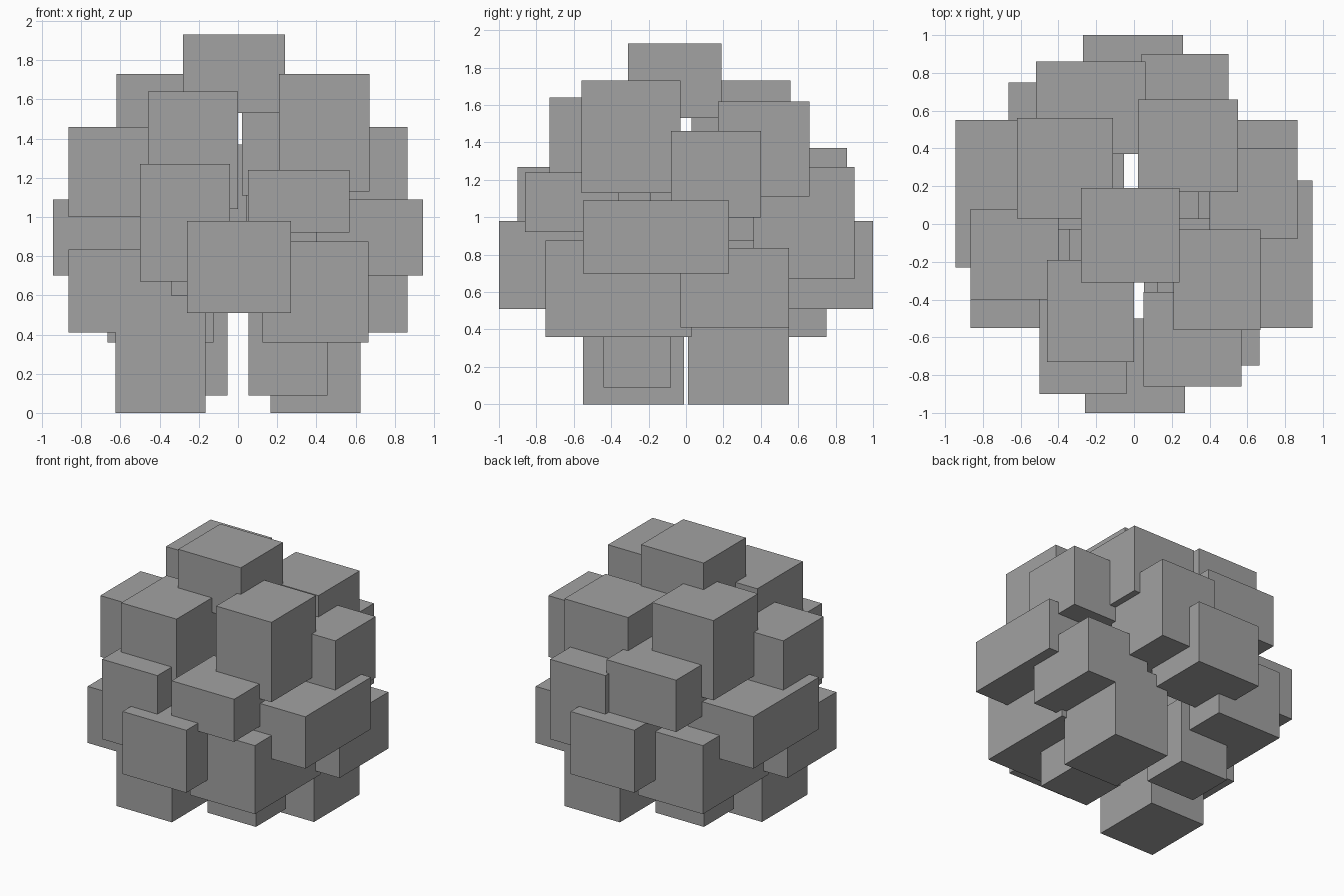
import bpy
import bmesh
from mathutils import Vector, Matrix

# Remove the default cube only
default_cube = bpy.data.objects.get("Cube")
if default_cube:
    bpy.data.objects.remove(default_cube, do_unlink=True)

# Single flat colour for the whole cluster
grey = bpy.data.materials.new("plain_grey")
grey.use_nodes = True
colour = (0.36, 0.36, 0.36, 1)
grey.diffuse_color = colour
grey.node_tree.nodes["Principled BSDF"].inputs["Base Color"].default_value = colour

HALF_TURN = Matrix.Rotation(3.14159265, 4, 'Z')


def block(name, x, y, z, turned=False):
    """Box between the given limits, optionally turned half way round the vertical axis."""
    spans = (x, y, z)
    centre = Vector([(low + high) / 2 for low, high in spans])
    size = Vector([high - low for low, high in spans])
    if turned:
        centre = HALF_TURN @ centre
    mesh = bpy.data.meshes.new(name)
    bm = bmesh.new()
    bmesh.ops.create_cube(bm, size=1, matrix=Matrix.Diagonal(size.to_4d()))
    bm.to_mesh(mesh)
    bm.free()
    mesh.materials.append(grey)
    obj = bpy.data.objects.new(name, mesh)
    obj.location = centre
    bpy.context.collection.objects.link(obj)
    return obj


def block_pair(name, x, y, z):
    """Two opposite blocks, half a turn apart."""
    block(name + "_first", x, y, z)
    block(name + "_second", x, y, z, turned=True)


# Crown and upper ring
block("crown_block", x=(-.28, .24), y=(-.31, .19), z=(1.53, 1.93))
block("upper_front_left_block", x=(.21, .67), y=(-.56, -.03), z=(1.13, 1.73))
block("upper_front_right_block", x=(-.46, 0), y=(-.73, -.19), z=(1.04, 1.64))
block("upper_back_left_block", x=(.02, .55), y=(.17, .66), z=(1.11, 1.62))
block("upper_back_right_block", x=(-.62, -.11), y=(.03, .56), z=(1.13, 1.73))

# Blocks around the middle
block("middle_front_block", x=(.05, .57), y=(-.86, -.36), z=(.92, 1.24))
block("middle_back_block", x=(-.52, .06), y=(.37, .86), z=(.98, 1.37))
block_pair("shoulder_block", x=(.40, .865), y=(-.08, .40), z=(1, 1.46))
block_pair("wide_side_block", x=(.40, .945), y=(-.55, .23), z=(.70, 1.09))
block_pair("tall_face_block", x=(-.50, -.04), y=(-.90, -.36), z=(.67, 1.27))
block_pair("outer_face_block", x=(-.26, .27), y=(-1, -.50), z=(.51, .98))

# Lower ring and the blocks the cluster stands on
block_pair("lower_side_block", x=(.34, .865), y=(-.03, .55), z=(.41, .835))
block_pair("lower_deep_block", x=(.125, .665), y=(-.75, .03), z=(.36, .875))
block_pair("base_block", x=(.165, .625), y=(.01, .55), z=(0, .60))
block_pair("inner_base_block", x=(.053, .457), y=(-.44, -.08), z=(.09, .59))
